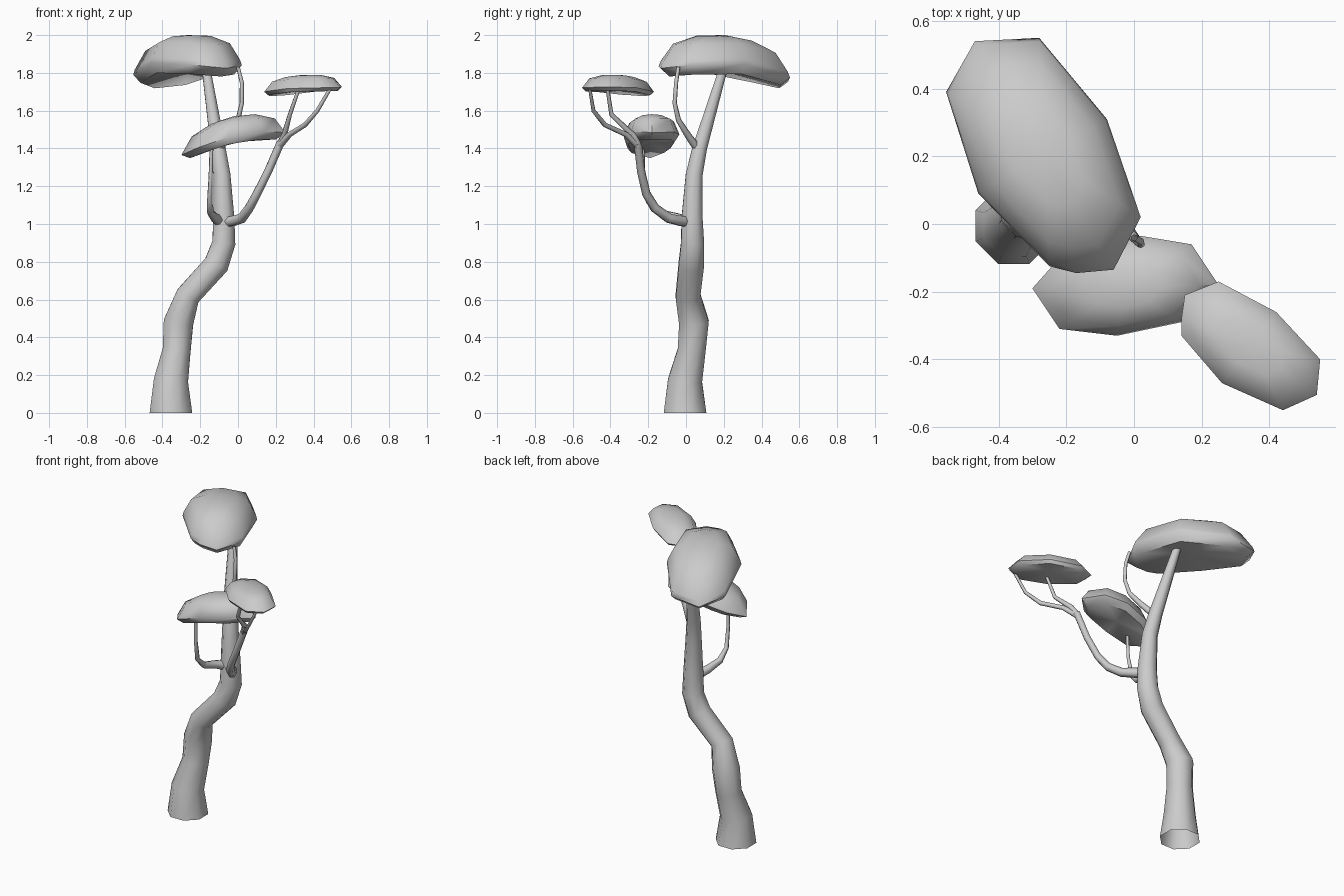
import bpy, math
from mathutils import Vector


def add_mesh(name, verts, faces, angle):
    me = bpy.data.meshes.new(name)
    me.from_pydata([tuple(v) for v in verts], [], faces)
    ob = bpy.data.objects.new(name, me)
    bpy.context.collection.objects.link(ob)
    bpy.ops.object.select_all(action='DESELECT')
    ob.select_set(True)
    bpy.context.view_layer.objects.active = ob
    bpy.ops.object.shade_smooth_by_angle(angle=math.radians(angle))
    return ob


def bridge(rings, n):
    return [(r * n + i, r * n + (i + 1) % n, (r + 1) * n + (i + 1) % n, (r + 1) * n + i)
            for r in range(rings - 1) for i in range(n)]


def limb(name, path, sides):
    """Tapered open tube along points (x, y, z, radius)."""
    pts = [Vector(p[:3]) for p in path]
    verts, side, last = [], Vector((1, 0, 0)), len(pts) - 1
    if abs((pts[1] - pts[0]).normalized().z) < 0.7:
        side = Vector((0, 0, 1))
    for i, p in enumerate(pts):
        a = (pts[i] - pts[max(i - 1, 0)]).normalized()
        b = (pts[min(i + 1, last)] - pts[i]).normalized()
        t = (a + b).normalized()
        side = (side - t * side.dot(t)).normalized()
        up = t.cross(side)
        for k in range(sides):
            w = 2 * math.pi * (k + 0.5) / sides
            v = p + path[i][3] * (side * math.cos(w) + up * math.sin(w))
            if p.z == 0:
                v.z = 0
            verts.append(v)
    return add_mesh(name, verts, bridge(len(pts), sides), 70)


def canopy(name, outline, axis, height, bend, rings, top):
    """Foliage pad: plan outline stacked in rings and bent along its long axis."""
    n = len(outline)
    a, b = Vector(axis[0]), Vector(axis[1])
    mid, half = (a + b) / 2, (b - a) / 2
    slope, curve, droop = bend

    def place(q, dz):
        d = q - mid
        u = d.dot(half) / half.length_squared
        v = (d.x * half.y - d.y * half.x) / half.length_squared
        return (q.x, q.y, height + slope * u + curve * u * u + droop * v * v + dz)

    verts = [place(mid + (Vector(p) - mid) * s, dz) for s, dz in rings for p in outline]
    faces = bridge(len(rings), n)
    verts += [place(mid, rings[0][1]), place(mid, top)]
    lo, hi, base = len(verts) - 2, len(verts) - 1, (len(rings) - 1) * n
    for i in range(n):
        j = (i + 1) % n
        faces += [(lo, j, i), (hi, base + i, base + j)]
    return add_mesh(name, verts, faces, 55)


# Trunk
limb("trunk", [(-0.355, -0.005, 0, 0.122), (-0.355, -0.005, 0.17, 0.098),
               (-0.325, 0.03, 0.33, 0.08), (-0.315, 0.042, 0.48, 0.085),
               (-0.265, 0.01, 0.62, 0.07), (-0.115, 0.028, 0.785, 0.072),
               (-0.075, 0.035, 0.90, 0.066), (-0.075, 0.032, 1.03, 0.06),
               (-0.085, 0.043, 1.26, 0.048), (-0.105, 0.072, 1.4, 0.042),
               (-0.17, 0.2, 1.83, 0.024)], 8)

# Right branch and its fork
limb("right_branch", [(-0.08, 0.02, 1.01, 0.03), (-0.03, -0.02, 1.015, 0.03),
                      (0.02, -0.09, 1.03, 0.027), (0.06, -0.165, 1.085, 0.025),
                      (0.10, -0.21, 1.16, 0.023), (0.16, -0.238, 1.28, 0.022),
                      (0.225, -0.255, 1.43, 0.022)], 6)
limb("fork_inner", [(0.215, -0.25, 1.41, 0.02), (0.245, -0.28, 1.47, 0.017),
                    (0.275, -0.395, 1.58, 0.012), (0.32, -0.415, 1.71, 0.01)], 6)
limb("fork_outer", [(0.215, -0.25, 1.41, 0.02), (0.275, -0.32, 1.475, 0.014),
                    (0.355, -0.43, 1.525, 0.013), (0.42, -0.49, 1.60, 0.011),
                    (0.49, -0.51, 1.72, 0.009)], 6)

# Branch to the middle foliage
limb("front_branch", [(-0.09, 0.02, 1.01, 0.03), (-0.125, -0.05, 1.035, 0.025),
                      (-0.145, -0.14, 1.06, 0.02), (-0.15, -0.20, 1.12, 0.014),
                      (-0.145, -0.225, 1.25, 0.011), (-0.14, -0.23, 1.42, 0.01)], 6)

# Thin branch to the upper foliage
limb("upper_branch", [(-0.10, 0.06, 1.40, 0.022), (-0.05, 0.01, 1.47, 0.018),
                      (0.0, -0.04, 1.55, 0.014), (0.02, -0.06, 1.64, 0.012),
                      (0.02, -0.052, 1.75, 0.011), (0.0, -0.04, 1.83, 0.01)], 6)

# Foliage pads
canopy("upper_foliage",
       [(-0.47, 0.54), (-0.555, 0.39), (-0.46, 0.09), (-0.25, -0.125), (-0.17, -0.145),
        (-0.06, -0.135), (0.02, 0.02), (-0.08, 0.31), (-0.28, 0.55)],
       ((-0.155, -0.14), (-0.375, 0.55)), 1.885, (-0.035, -0.07, -0.05),
       [(0.86, -0.075), (1, -0.015), (0.97, 0.01), (0.78, 0.085), (0.42, 0.11)], 0.115)
canopy("middle_foliage",
       [(-0.30, -0.19), (-0.22, -0.31), (-0.05, -0.33), (0.14, -0.29), (0.25, -0.18),
        (0.17, -0.06), (0.02, -0.035), (-0.14, -0.06), (-0.22, -0.10)],
       ((-0.30, -0.185), (0.25, -0.185)), 1.475, (0.06, -0.05, -0.03),
       [(0.83, -0.042), (1, 0), (0.8, 0.068), (0.42, 0.09)], 0.095)
canopy("right_foliage",
       [(0.14, -0.28), (0.14, -0.33), (0.26, -0.47), (0.44, -0.55), (0.54, -0.505),
        (0.55, -0.40), (0.42, -0.26), (0.25, -0.17), (0.15, -0.21)],
       ((0.15, -0.25), (0.54, -0.47)), 1.73, (0.014, -0.018, -0.03),
       [(0.9, -0.022), (1, 0), (0.8, 0.044), (0.45, 0.057)], 0.06)
